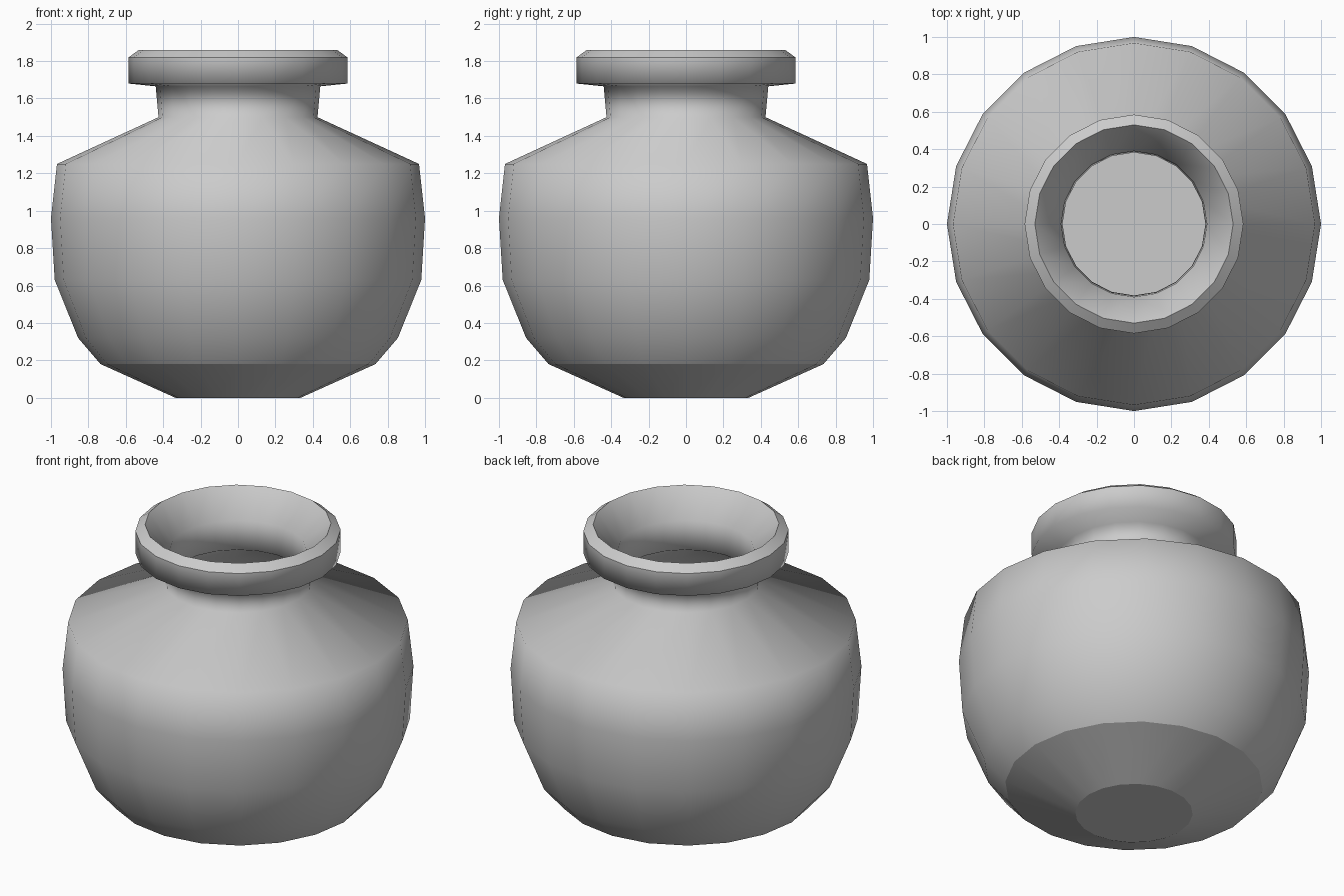
import bpy, bmesh
from math import cos, sin, tau

if "Cube" in bpy.data.objects:
    bpy.data.objects.remove(bpy.data.objects["Cube"])

SIDES = 20

# Profile as (radius, height, sharp ring?), from the foot up and back down inside
outer = [(0.335, 0.0, True), (0.735, 0.18, True), (0.855, 0.32, False),
         (0.98, 0.63, False), (1.0, 0.96, False), (0.968, 1.25, False),
         (0.425, 1.50, False), (0.44, 1.665, False), (0.585, 1.68, False),
         (0.585, 1.82, True), (0.53, 1.86, True)]
inner = [(0.39, 1.70, False), (0.382, 1.52, False), (0.92, 1.22, False),
         (0.95, 0.96, False), (0.93, 0.64, False), (0.81, 0.35, False),
         (0.69, 0.21, True)]


def lathe(name, profile):
    """Revolve a profile about z and cap both ends."""
    bm = bmesh.new()
    rings = [[bm.verts.new((r * cos(tau * i / SIDES), r * sin(tau * i / SIDES), z))
              for i in range(SIDES)] for r, z, _ in profile]
    for a, b in zip(rings, rings[1:]):
        for i in range(SIDES):
            j = (i + 1) % SIDES
            bm.faces.new((a[i], a[j], b[j], b[i]))
    bm.faces.new(rings[0][::-1])
    bm.faces.new(rings[-1])
    for f in bm.faces:
        f.smooth = True
    for ring, (_, _, sharp) in zip(rings, profile):
        if sharp:
            for i in range(SIDES):
                bm.edges.get((ring[i], ring[(i + 1) % SIDES])).smooth = False
    mesh = bpy.data.meshes.new(name)
    bm.to_mesh(mesh)
    bm.free()
    obj = bpy.data.objects.new(name, mesh)
    bpy.context.collection.objects.link(obj)
    return obj


# Hollow pot with a thick flared lip
lathe("pot", outer + inner)
